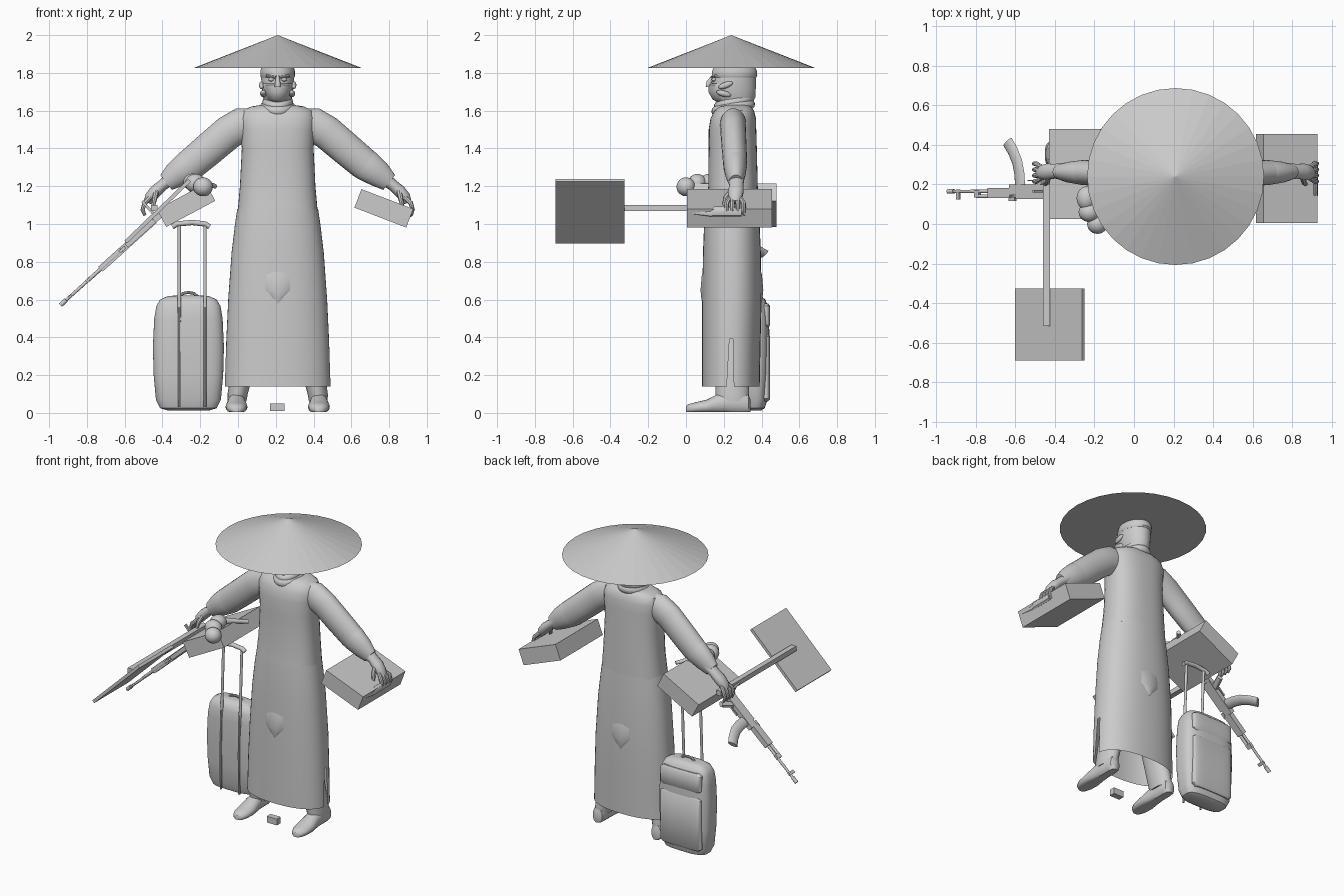
import bpy, bmesh
from math import sin, cos, pi, radians
from mathutils import Vector, Matrix

CX, CY = 0.21, 0.24          # centre of the standing figure
FLAT = set()


def finish(name, bm, flat=False):
    bmesh.ops.recalc_face_normals(bm, faces=bm.faces)
    me = bpy.data.meshes.new(name)
    bm.to_mesh(me)
    bm.free()
    ob = bpy.data.objects.new(name, me)
    bpy.context.collection.objects.link(ob)
    if flat:
        FLAT.add(ob)
    return ob


def loft(name, rings, caps=True):
    bm = bmesh.new()
    vs = [[bm.verts.new(p) for p in r] for r in rings]
    n = len(vs[0])
    for a, b in zip(vs, vs[1:]):
        for i in range(n):
            bm.faces.new((a[i], a[(i + 1) % n], b[(i + 1) % n], b[i]))
    if caps:
        bm.faces.new(vs[0])
        bm.faces.new(vs[-1])
    return finish(name, bm)


def oval(cx, cy, z, rx, ry, n=32, e=2.0):
    pts = []
    for i in range(n):
        c, s = cos(2 * pi * (i + .5) / n), sin(2 * pi * (i + .5) / n)
        f = (abs(c) ** e + abs(s) ** e) ** (-1 / e)
        pts.append(Vector((cx + rx * c * f, cy + ry * s * f, z)))
    return pts


def tube(name, pts, radii, n=12, squash=1.0, ref=(0, 1, 0), m=Matrix()):
    pts = [m @ Vector(p) for p in pts]
    rings = []
    for i, p in enumerate(pts):
        t = (pts[min(i + 1, len(pts) - 1)] - pts[max(i - 1, 0)]).normalized()
        a = t.cross(Vector(ref)).normalized()
        b = t.cross(a)
        r = radii[i] if isinstance(radii, (list, tuple)) else radii
        rings.append([p + a * r * cos(2 * pi * k / n) + b * r * squash * sin(2 * pi * k / n) for k in range(n)])
    return loft(name, rings)


def box(name, loc, dims, rot_y=0, m=Matrix()):
    bm = bmesh.new()
    mat = m @ Matrix.Translation(loc) @ Matrix.Rotation(radians(rot_y), 4, 'Y') @ Matrix.Diagonal((*dims, 1))
    bmesh.ops.create_cube(bm, size=1, matrix=mat)
    return finish(name, bm, True)


def ball(name, loc, radii, rot_x=0):
    bm = bmesh.new()
    mat = Matrix.Translation(loc) @ Matrix.Rotation(radians(rot_x), 4, 'X') @ Matrix.Diagonal((*radii, 1))
    bmesh.ops.create_uvsphere(bm, u_segments=24, v_segments=16, radius=1, matrix=mat)
    return finish(name, bm)


def ring_torus(name, loc, R, r, sy, tilt):
    m = Matrix.Translation(loc) @ Matrix.Rotation(radians(tilt), 4, 'X')
    rings = [[m @ Vector(((R + r * cos(2 * pi * k / 10)) * cos(a), sy * (R + r * cos(2 * pi * k / 10)) * sin(a),
              1.3 * r * sin(2 * pi * k / 10))) for k in range(10)] for a in [2 * pi * i / 28 for i in range(29)]]
    ob = loft(name, rings, caps=False)
    return ob


# conical straw hat
bm = bmesh.new()
bmesh.ops.create_cone(bm, cap_ends=True, segments=32, radius1=.447, radius2=0, depth=.175,
                      matrix=Matrix.Translation((CX, CY, 1.9125)))
finish("straw_hat", bm, True)

# head, mask, wrappings and scarf
loft("head", [oval(CX, y, z, rx, ry) for z, y, rx, ry in (
    (1.58, .275, .06, .065), (1.64, .265, .066, .085), (1.67, .258, .077, .11), (1.72, .252, .084, .118),
    (1.77, .255, .088, .115), (1.82, .262, .084, .105), (1.87, .27, .06, .08))])
loft("head_wrap", [oval(CX, .257, z, rx, ry) for z, rx, ry in (
    (1.775, .088, .114), (1.783, .092, .121), (1.81, .092, .119), (1.83, .086, .11))])
loft("face_mask", [oval(CX, y, z, rx, ry) for z, y, rx, ry in (
    (1.645, .215, .03, .05), (1.66, .21, .055, .07), (1.70, .20, .07, .082), (1.735, .2, .08, .08),
    (1.745, .21, .08, .075))])
tube("nose", [(CX, .15, 1.79), (CX, .122, 1.75), (CX, .12, 1.725)], [.008, .014, .016], ref=(1, 0, 0))
for s in (-1, 1):
    ball("eye", (CX + s * .034, .148, 1.765), (.016, .012, .01))
    tube("brow", [(CX + s * .012, .137, 1.777), (CX + s * .06, .158, 1.785)], .007, 8)
    ball("wrap_fold", (CX + s * .085, .21, 1.735), (.014, .04, .016), 20)
    ball("wrap_fold", (CX + s * .075, .2, 1.69), (.018, .04, .016), -15)
ring_torus("scarf_lower", (CX, .25, 1.615), .072, .022, 1.25, 12)
ring_torus("scarf_upper", (CX, .255, 1.645), .062, .02, 1.35, 15)

# torso and long robe
loft("torso", [oval(CX, (a + b) / 2, z, rx, (b - a) / 2, 40, 2.5) for z, rx, a, b in (
    (1.065, .212, .105, .383), (1.2, .2, .118, .38), (1.4, .19, .12, .375), (1.5, .197, .12, .372),
    (1.56, .2, .13, .37), (1.6, .185, .15, .36), (1.622, .14, .175, .345), (1.63, .09, .2, .33))])
robe = loft("robe", [oval(CX, (a + b) / 2, z, rx, (b - a) / 2, 50, 2.3) for z, rx, a, b in (
    (1.08, .214, .102, .386), (1.0, .226, .096, .39), (.85, .244, .09, .396), (.6, .262, .086, .40),
    (.39, .272, .085, .395), (.14, .28, .085, .39))], caps=False)
# side slits at the hem
bm = bmesh.new()
bm.from_mesh(robe.data)
for v in bm.verts:
    if v.co.z < .2 and abs(v.co.y - CY) < .03 and abs(v.co.x - CX) > .2:
        v.co.y += -.012 if v.co.y < CY - .002 else .006
bmesh.ops.delete(bm, geom=[f for f in bm.faces if f.calc_center_median().z < .39
                           and abs(f.calc_center_median().y - CY) < .012], context='FACES')
bm.to_mesh(robe.data)
bm.free()
loft("hips", [oval(CX, .243, z, rx, ry) for z, rx, ry in (
    (.58, .04, .158), (.61, .1, .163), (.65, .17, .167), (.73, .2, .16), (.8, .17, .14))])

# legs, shoes, arms and hands, mirrored about the body centre
for s, side in ((-1, "right"), (1, "left")):
    def P(x, y, z):
        return (CX + s * (x - CX), y, z)
    loft(side + "_trouser", [oval(P(x, 0, 0)[0], y, z, rx, ry, 24) for z, x, y, rx, ry in (
        (.06, .425, .25, .05, .085), (.1, .422, .245, .054, .09), (.35, .37, .24, .07, .09),
        (.7, .31, .24, .09, .12))])
    shoe = [(0, .015, .035), (.012, .036, .046), (.05, .053, .056), (.11, .058, .07), (.17, .05, .1),
            (.24, .043, .12), (.3, .043, .115), (.33, .035, .1), (.342, .015, .07)]
    loft(side + "_shoe", [[Vector((P(.428, 0, 0)[0] + w * cos(2 * pi * k / 20), y,
         max(.004, h * (.45 + .55 * sin(2 * pi * k / 20))))) for k in range(20)] for y, w, h in shoe])
    tube(side + "_sleeve", [P(.3, .25, 1.54), P(.40, .25, 1.525), P(.47, .25, 1.485), P(.57, .255, 1.40),
         P(.665, .26, 1.32), P(.72, .26, 1.28)], [.07, .092, .09, .088, .085, .075], 24, .75)
    tube(side + "_cuff", [P(.655, .26, 1.33), P(.68, .26, 1.31), P(.75, .262, 1.26), P(.80, .264, 1.22)],
         [.08, .084, .07, .05], 24, .75)
    tube(side + "_hand", [P(.77, .265, 1.245), P(.82, .267, 1.205), P(.855, .265, 1.175), P(.885, .26, 1.14),
         P(.9, .26, 1.115)], [.036, .03, .033, .03, .02], 14, 1.25)
    for i in range(4):
        y = .215 + .03 * i
        tube(side + "_finger", [P(.875, .24 + .013 * i, 1.15), P(.915, y, 1.11), P(.925, y, 1.075),
             P(.912, y, 1.045)], [.012, .013, .011, .008], 8)
    tube(side + "_thumb", [P(.85, .245, 1.18), P(.86, .21, 1.14), P(.87, .2, 1.09)], [.014, .014, .009], 8,
         ref=(1, 0, 0))

# boxes around hands and between the feet
box("left_box", (.772, .23, 1.083), (.294, .45, .105), 21)
box("right_box", (-.275, .252, 1.1), (.294, .455, .105), -28)
box("small_block", (.208, .083, .03), (.075, .04, .042))

# small handheld device in the left hand
tube("device_body", [(.915, .295, 1.065), (.915, .15, 1.065), (.915, .13, 1.055), (.915, .03, 1.06)],
     [.027, .027, .018, .008], 8, .6, ref=(1, 0, 0))

# flat paddle on a pole
box("paddle", (-.425, -.508, 1.068), (.47, .365, .02), -44)
box("paddle_pole", (-.443, -.115, 1.085), (.035, .8, .033))

# knobbly club
ball("club_tip", (-.185, 0, 1.197), (.052, .05, .05))
ball("club_bulge", (-.225, .06, 1.215), (.055, .05, .05))
ball("club_bulge", (-.24, .13, 1.222), (.05, .06, .045))
tube("club_handle", [(-.23, .15, 1.225), (-.18, .21, 1.215), (-.12, .28, 1.2)], [.025, .015, .012])

# rifle, in a local frame running from muzzle to stock
G = Matrix.Translation((-.94, .165, .57)) @ Matrix.Rotation(radians(-42), 4, 'Y')
tube("rifle_barrel", [(0, 0, 0), (.04, 0, 0), (.041, 0, 0), (.45, 0, 0)], [.012, .012, .008, .01], 10, m=G)
tube("rifle_gas_tube", [(.2, -.025, 0), (.44, -.025, 0)], .01, 10, m=G)
for name, loc, dims in (
        ("rifle_front_sight", (.07, -.015, 0), (.02, .05, .012)),
        ("rifle_gas_block", (.2, -.012, 0), (.03, .04, .018)),
        ("rifle_handguard", (.36, -.008, 0), (.15, .05, .035)),
        ("rifle_receiver", (.55, .008, 0), (.24, .055, .034)),
        ("rifle_top_cover", (.57, -.025, 0), (.2, .025, .026)),
        ("rifle_rear_sight", (.44, -.038, 0), (.04, .02, .016)),
        ("rifle_trigger_guard", (.575, .055, 0), (.06, .006, .012)),
        ("rifle_stock", (.72, .02, 0), (.13, .04, .028)),
        ("rifle_sling_bar", (.69, 0, .06), (.014, .014, .12))):
    box(name, loc, dims, m=G)
tube("rifle_magazine", [(.49, .03, 0), (.485, .09, 0), (.47, .15, 0), (.44, .205, 0), (.405, .25, 0)],
     .034, 8, .4, ref=(.67, 0, -.742), m=G)
tube("rifle_grip", [(.62, .03, 0), (.655, .11, 0)], [.022, .02], 8, .7, ref=(.67, 0, -.742), m=G)

# trolley suitcase
SX, SY = -.2625, .352
loft("suitcase", [oval(SX, SY, z, rx, ry, 48, 3.4) for z, rx, ry in (
    (.013, .11, .045), (.025, .15, .065), (.07, .172, .08), (.2, .184, .087), (.35, .188, .09),
    (.5, .181, .088), (.565, .17, .082), (.6, .15, .068), (.618, .11, .045), (.622, .06, .03))])
for z0, z1 in ((.06, .42), (.45, .58)):
    loft("suitcase_pocket", [oval(SX, SY + .07, z, rx, ry, 32, 4) for z, rx, ry in (
        (z0, .13, .012), (z0 + .015, .15, .024), (z1 - .015, .15, .024), (z1, .13, .012))])
for s in (-1, 1):
    x = SX + .02 + s * .068
    tube("suitcase_rail", [(x, .262, .03), (x, .258, .3), (x, .265, .56)], .007, 8, ref=(1, 0, 0))
    tube("trolley_tube", [(x, .268, .48), (x, .29, 1.0)], .009, 10, ref=(1, 0, 0))
tube("trolley_grip", [(SX - .085, .29, .985), (SX - .06, .29, 1.0), (SX + .02, .29, 1.008),
     (SX + .09, .29, 1.0), (SX + .112, .29, .985)], .014, 10)
tube("carry_handle", [(SX - .05, SY, .615), (SX - .03, SY, .632), (SX, SY, .638), (SX + .03, SY, .632),
     (SX + .05, SY, .615)], .008, 8)

# smooth shading with sharp edges kept on the rounded parts
for ob in bpy.data.objects:
    ob.select_set(ob not in FLAT)
    if ob not in FLAT:
        bpy.context.view_layer.objects.active = ob
bpy.ops.object.shade_smooth_by_angle(angle=radians(40))
